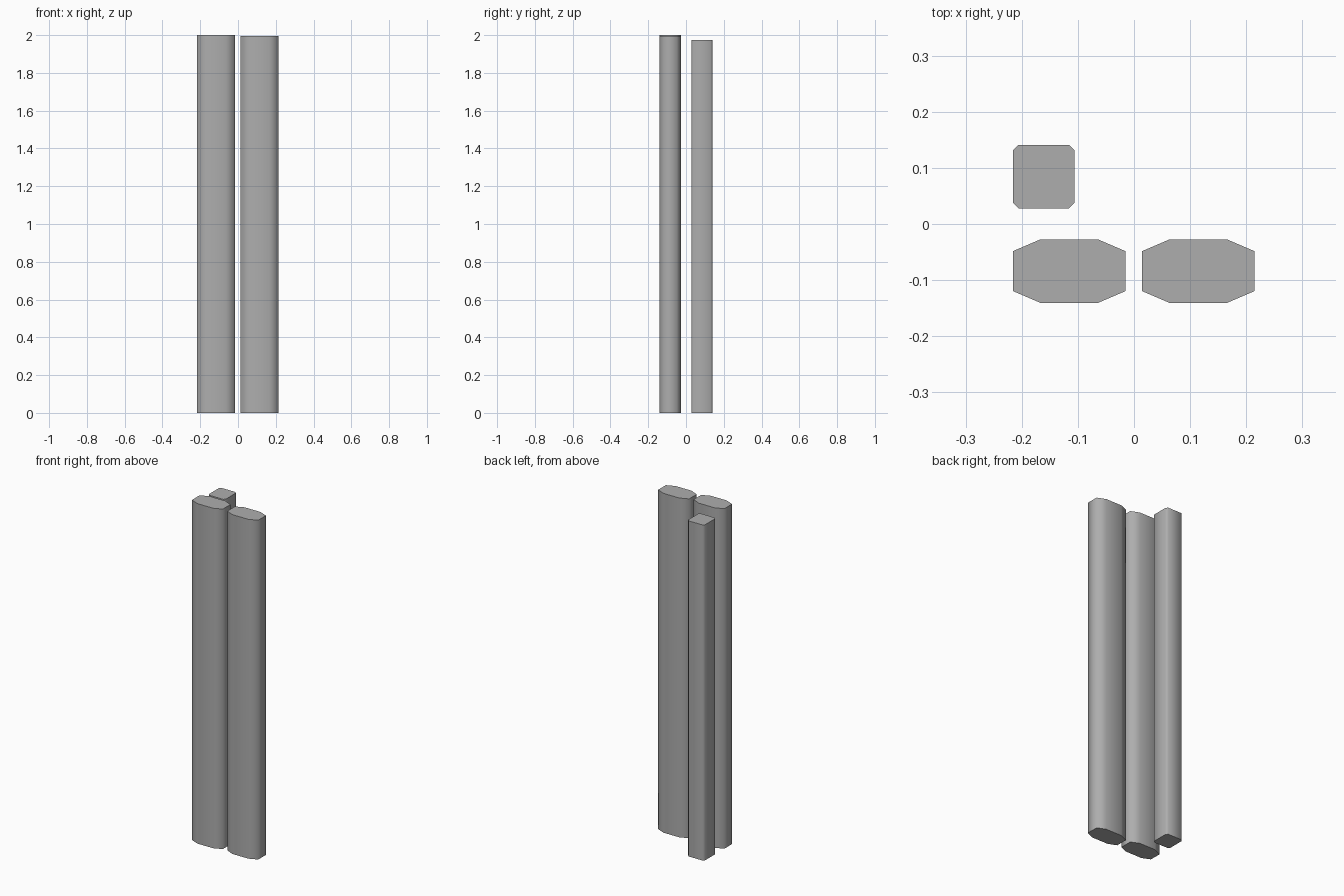
import bpy, bmesh, math

if "Cube" in bpy.data.objects:
    bpy.data.objects.remove(bpy.data.objects["Cube"])

# Mid-dark grey shared by all parts
grey = bpy.data.materials.new("dark_grey")
grey.diffuse_color = (0.42, 0.42, 0.42, 1.0)
grey.use_nodes = True
grey.node_tree.nodes["Principled BSDF"].inputs["Base Color"].default_value = grey.diffuse_color


def bar(name, cx, cy, half_x, half_y, cut_x, cut_y, height):
    """Upright bar with an eight-sided, corner-cut cross-section."""
    ix, iy = half_x - cut_x, half_y - cut_y
    profile = [(-ix, -half_y), (ix, -half_y), (half_x, -iy), (half_x, iy),
               (ix, half_y), (-ix, half_y), (-half_x, iy), (-half_x, -iy)]
    bm = bmesh.new()
    base = bm.faces.new([bm.verts.new((x, y, 0)) for x, y in profile])
    top = bmesh.ops.extrude_face_region(bm, geom=[base], use_keep_orig=True)
    verts = [v for v in top["geom"] if isinstance(v, bmesh.types.BMVert)]
    bmesh.ops.translate(bm, verts=verts, vec=(0, 0, height))
    bmesh.ops.recalc_face_normals(bm, faces=bm.faces)
    mesh = bpy.data.meshes.new(name)
    bm.to_mesh(mesh)
    bm.free()
    mesh.materials.append(grey)
    obj = bpy.data.objects.new(name, mesh)
    obj.location = (cx, cy, 0)
    bpy.context.collection.objects.link(obj)
    bpy.ops.object.select_all(action='DESELECT')
    obj.select_set(True)
    bpy.context.view_layer.objects.active = obj
    bpy.ops.object.shade_smooth_by_angle(angle=math.radians(70))
    return obj


# Two wide front bars, side by side, the right one slightly shorter
for side, x, height in (("left", -0.1155, 2.0), ("right", 0.1145, 1.996)):
    bar("front_bar_" + side, x, -0.084, 0.1005, 0.0565, 0.049, 0.021, height)

# Square post behind the left bar, with small corner chamfers
bar("back_post", -0.161, 0.0845, 0.055, 0.0565, 0.01, 0.01, 1.974)
